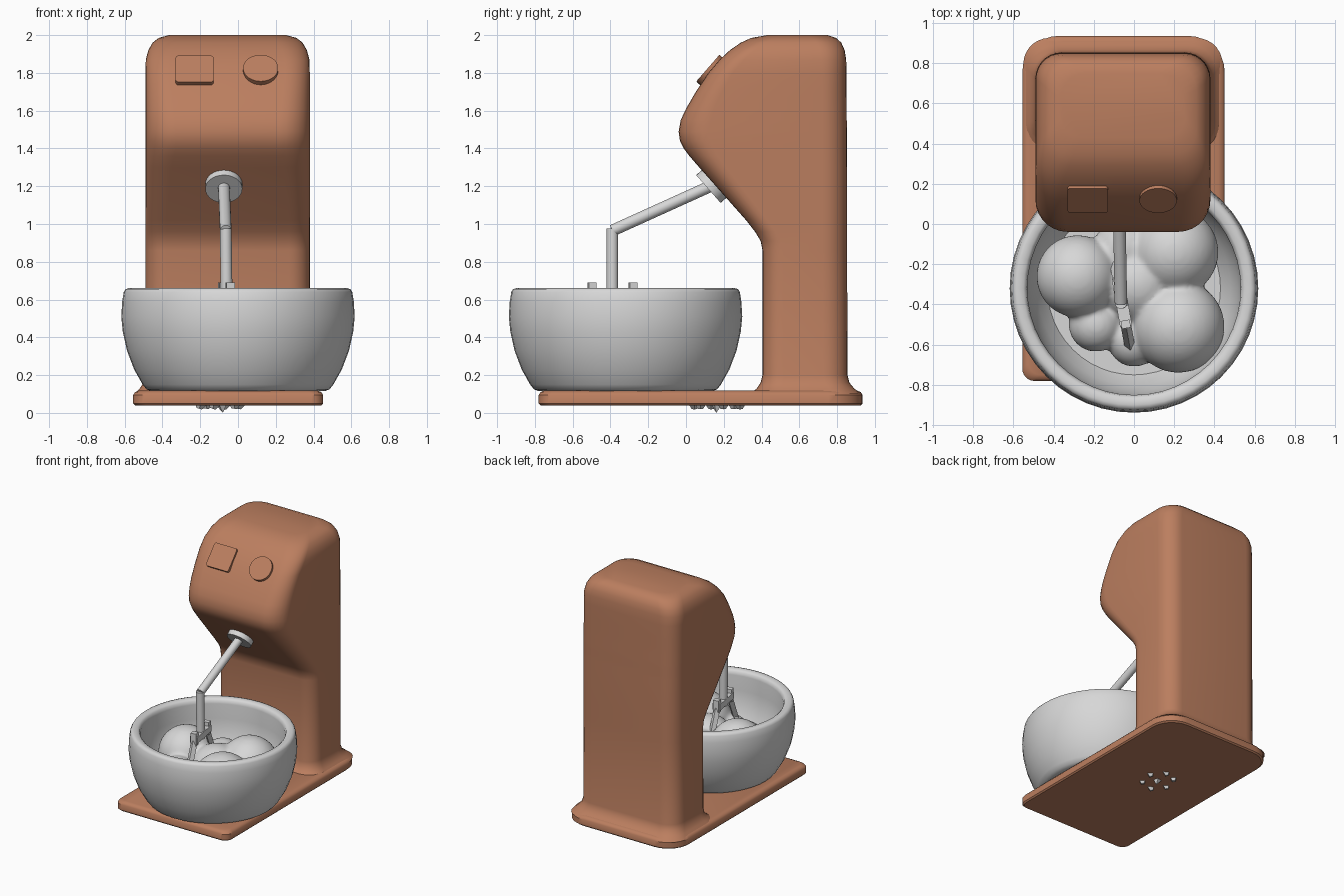
import bpy, bmesh, math, random
from mathutils import Vector

if "Cube" in bpy.data.objects:
    bpy.data.objects.remove(bpy.data.objects["Cube"])

random.seed(4)


def material(name, rgb):
    m = bpy.data.materials.new(name)
    m.diffuse_color = (*rgb, 1)
    m.use_nodes = True
    m.node_tree.nodes["Principled BSDF"].inputs["Base Color"].default_value = m.diffuse_color
    return m


COPPER = material("copper brown", (0.50, 0.21, 0.115))
GREY = material("light grey", (0.68, 0.68, 0.68))


def finish(name, bm, mat, angle=35):
    bmesh.ops.recalc_face_normals(bm, faces=bm.faces[:])
    me = bpy.data.meshes.new(name)
    bm.to_mesh(me)
    bm.free()
    ob = bpy.data.objects.new(name, me)
    bpy.context.collection.objects.link(ob)
    me.materials.append(mat)
    bpy.ops.object.select_all(action='DESELECT')
    ob.select_set(True)
    bpy.context.view_layer.objects.active = ob
    bpy.ops.object.shade_smooth_by_angle(angle=math.radians(angle))
    return ob


def rounded_rect(cx, hw, y0, y1, rf, rb, n=7):
    """Outline with front corner radius rf and back corner radius rb."""
    pts = []
    for sx, y, r, a0 in ((1, y1, -rb, 0), (-1, y1, -rb, 90),
                         (-1, y0, rf, 180), (1, y0, rf, 270)):
        for i in range(n + 1):
            a = math.radians(a0 + 90 * i / n)
            pts.append((cx + sx * (hw - abs(r)) + abs(r) * math.cos(a),
                        y + r + abs(r) * math.sin(a)))
    return pts


def loft(name, rings, mat, angle=35):
    bm = bmesh.new()
    loops = [[bm.verts.new(p) for p in ring] for ring in rings]
    n = len(loops[0])
    for a, b in zip(loops, loops[1:]):
        for i in range(n):
            bm.faces.new((a[i], a[(i + 1) % n], b[(i + 1) % n], b[i]))
    bm.faces.new(loops[0])
    bm.faces.new(loops[-1])
    return finish(name, bm, mat, angle)


def rod(name, a, b, r, mat, seg=20, r2=None):
    """Cylinder or cone between two points."""
    a, b = Vector(a), Vector(b)
    bm = bmesh.new()
    bmesh.ops.create_cone(bm, cap_ends=True, segments=seg, radius1=r,
                          radius2=r if r2 is None else r2, depth=(b - a).length)
    ob = finish(name, bm, mat)
    ob.location = (a + b) / 2
    ob.rotation_euler = (b - a).to_track_quat('Z', 'Y').to_euler()
    return ob


def box(name, loc, size, mat, rot=(0, 0, 0), bevel=0.0):
    bm = bmesh.new()
    bmesh.ops.create_cube(bm, size=1)
    bmesh.ops.scale(bm, vec=size, verts=bm.verts[:])
    if bevel:
        edges = [e for e in bm.edges
                 if abs(e.verts[0].co.z - e.verts[1].co.z) > 1e-4]
        bmesh.ops.bevel(bm, geom=edges, offset=bevel, segments=4,
                        profile=0.5, affect='EDGES')
    ob = finish(name, bm, mat)
    ob.location, ob.rotation_euler = loc, rot
    return ob


# Base plate, with wider rounding at the back
plate = []
for z, d in ((0.04, 0.01), (0.05, 0), (0.095, 0), (0.11, 0.01), (0.118, 0.03)):
    plate.append([(x, y, z) for x, y in
                  rounded_rect(-0.052, 0.503 - d, -0.78 + d, 0.935 - d, 0.06, 0.18)])
loft("base_plate", plate, COPPER)

# Column and head as stacked rounded sections: z, front y, back y, half width, front radius
sections = [
    (0.10, 0.34, 0.925, 0.495, 0.14), (0.13, 0.375, 0.89, 0.465, 0.13),
    (0.16, 0.395, 0.865, 0.445, 0.12), (0.20, 0.405, 0.855, 0.436, 0.11),
    (0.86, 0.405, 0.853, 0.435, 0.11), (0.91, 0.395, 0.853, 0.435, 0.11),
    (0.96, 0.365, 0.853, 0.435, 0.11), (1.02, 0.318, 0.853, 0.435, 0.11),
    (1.30, 0.070, 0.853, 0.435, 0.14), (1.36, 0.018, 0.852, 0.435, 0.15),
    (1.40, -0.012, 0.852, 0.435, 0.16), (1.44, -0.032, 0.852, 0.435, 0.16),
    (1.49, -0.039, 0.852, 0.435, 0.16), (1.55, -0.028, 0.851, 0.435, 0.16),
    (1.61, 0.000, 0.851, 0.435, 0.15), (1.70, 0.052, 0.85, 0.435, 0.14),
    (1.80, 0.118, 0.85, 0.435, 0.13), (1.87, 0.178, 0.848, 0.433, 0.13),
    (1.92, 0.232, 0.84, 0.42, 0.13), (1.96, 0.29, 0.822, 0.397, 0.13),
    (1.985, 0.345, 0.795, 0.365, 0.12), (2.0, 0.43, 0.75, 0.31, 0.10)]
loft("column_and_head",
     [[(x, y, z) for x, y in rounded_rect(-0.055, hw, f, b, r, 0.13)]
      for z, f, b, hw, r in sections], COPPER, 50)

# Controls on the sloping face
tilt = (math.radians(49), 0, 0)
box("square_panel", (-0.23, 0.128, 1.812), (0.2, 0.185, 0.03), COPPER, tilt, 0.015)
normal = Vector((0, -math.sin(tilt[0]), math.cos(tilt[0])))
knob = Vector((0.12, 0.128, 1.815))
rod("round_knob", knob - normal * 0.02, knob + normal * 0.016, 0.093, COPPER, 40)

# Bowl, spun from a wall profile
profile = [(0, 0.115), (0.46, 0.115), (0.485, 0.125), (0.505, 0.15), (0.55, 0.23),
           (0.588, 0.33), (0.61, 0.43), (0.618, 0.51), (0.613, 0.59), (0.605, 0.64),
           (0.596, 0.655), (0.58, 0.66), (0.55, 0.657), (0.536, 0.645), (0.53, 0.62),
           (0.535, 0.50), (0.515, 0.39), (0.48, 0.29), (0.43, 0.215), (0, 0.21)]
bm = bmesh.new()
verts = [bm.verts.new((r, 0, z)) for r, z in profile]
edges = [bm.edges.new(p) for p in zip(verts, verts[1:])]
bmesh.ops.spin(bm, geom=verts + edges, cent=(0, 0, 0), axis=(0, 0, 1),
               angle=2 * math.pi, steps=48)
bmesh.ops.remove_doubles(bm, verts=bm.verts[:], dist=1e-4)
bowl = finish("bowl", bm, GREY, 50)
bowl.location = (0, -0.32, 0)

# Dough: overlapping balls fused into one soft lump
bm = bmesh.new()
for x, y, z, r in ((-0.28, -0.26, 0.38, 0.205), (0.22, -0.51, 0.36, 0.23),
                   (0.20, -0.14, 0.36, 0.22), (-0.19, -0.50, 0.32, 0.135),
                   (0.0, -0.58, 0.30, 0.13), (0.02, -0.30, 0.33, 0.20),
                   (-0.05, -0.12, 0.34, 0.15)):
    new = bmesh.ops.create_icosphere(bm, subdivisions=4, radius=r)["verts"]
    bmesh.ops.translate(bm, vec=(x, y, z), verts=new)
dough = finish("dough", bm, GREY, 180)
remesh = dough.modifiers.new("fuse", 'REMESH')
remesh.mode = 'VOXEL'
remesh.voxel_size = 0.014
remesh.use_smooth_shade = True
soft = dough.modifiers.new("soften", 'SMOOTH')
soft.factor, soft.iterations = 0.5, 10

# Drive socket and bent arm
out = Vector((0, -0.75, -0.66)).normalized()
socket = Vector((-0.075, 0.135, 1.2))
rod("drive_socket", socket - out * 0.05, socket + out * 0.022, 0.098, GREY, 32)
elbow = (-0.065, -0.39, 0.965)
rod("slanted_arm", (-0.075, 0.14, 1.205), elbow, 0.031, GREY)
rod("vertical_shaft", (-0.065, -0.39, 0.975), (-0.06, -0.39, 0.6), 0.031, GREY)

# Beater: crossbar, two end blocks and splayed prongs
turn = math.radians(10)
box("beater_crossbar", (-0.06, -0.39, 0.635), (0.06, 0.24, 0.05), GREY, (0, 0, turn))
for s in (-1, 1):
    x, y = -0.06 - s * math.sin(turn) * 0.11, -0.39 + s * math.cos(turn) * 0.11
    box("beater_end_block", (x, y, 0.64), (0.045, 0.04, 0.1), GREY, (0, 0, turn))
    rod("beater_prong", (x, y, 0.62), (x - s * 0.02, y + s * 0.11, 0.40), 0.026, GREY, 4)

# Small drive teeth showing through the underside
for i in range(6):
    a = math.radians(60 * i + 15)
    x, y = -0.09 + 0.105 * math.cos(a), 0.165 + 0.125 * math.sin(a)
    rod("underside_tooth", (x, y, 0.07), (x + random.uniform(-.02, .02), y, 0.022),
        0.045, GREY, 4, 0.015)
rod("underside_centre_tooth", (-0.09, 0.165, 0.07), (-0.08, 0.16, 0.0), 0.05, GREY, 4, 0.0)
